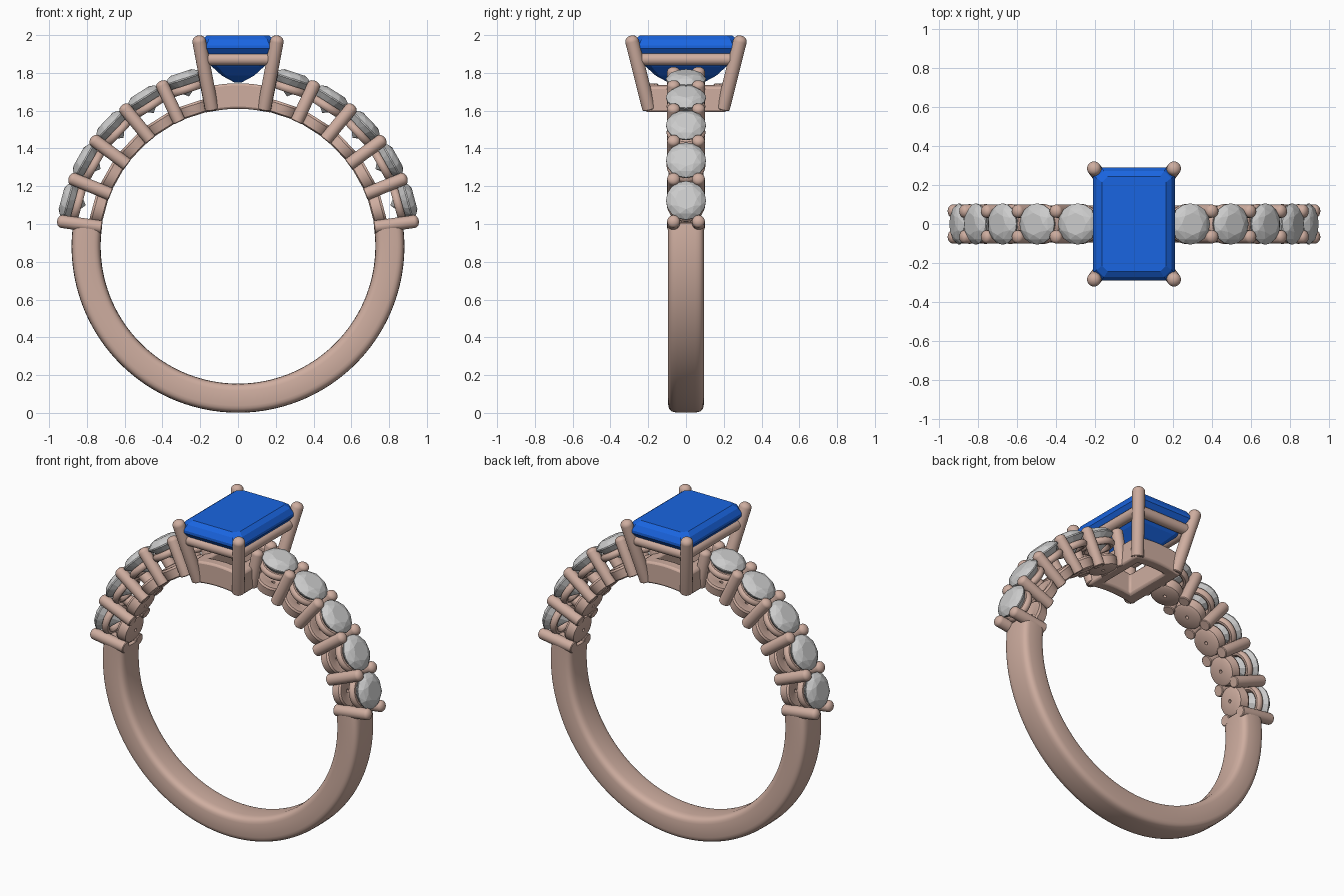
import bpy, bmesh, math
from math import sin, cos, pi, radians
from mathutils import Vector, Matrix

if "Cube" in bpy.data.objects:
    bpy.data.objects.remove(bpy.data.objects["Cube"])

CZ = 0.882  # centre height of the finger hole


def material(name, color):
    m = bpy.data.materials.new(name)
    m.diffuse_color = color
    m.use_nodes = True
    m.node_tree.nodes["Principled BSDF"].inputs["Base Color"].default_value = m.diffuse_color
    return m


ROSE = material("rose_metal", (0.62, 0.42, 0.35, 1))
BLUE = material("blue_stone", (0.01, 0.13, 0.75, 1))


def finish(bm, name, mat=None, smooth=True):
    bmesh.ops.recalc_face_normals(bm, faces=bm.faces)
    me = bpy.data.meshes.new(name)
    bm.to_mesh(me)
    bm.free()
    ob = bpy.data.objects.new(name, me)
    bpy.context.collection.objects.link(ob)
    if mat:
        me.materials.append(mat)
    if smooth:
        bpy.ops.object.select_all(action='DESELECT')
        ob.select_set(True)
        bpy.context.view_layer.objects.active = ob
        bpy.ops.object.shade_smooth_by_angle(angle=radians(35))
    return ob


def lathe(bm, profile, mtx, n=32, closed=False):
    """Revolve (radius, height) points about local z."""
    rings = [[bm.verts.new(mtx @ Vector((r * cos(2*pi*i/n), r * sin(2*pi*i/n), h)))
              for i in range(n)] for r, h in profile]
    pairs = list(zip(rings, rings[1:])) + ([(rings[-1], rings[0])] if closed else [])
    for a, b in pairs:
        for i in range(n):
            bm.faces.new((a[i], a[(i+1) % n], b[(i+1) % n], b[i]))
    if not closed:
        bm.faces.new(rings[0])
        bm.faces.new(rings[-1])


def wire(bm, a, b, r, dome=0.0):
    """Round bar from a to b, with an optional dome at b."""
    a, b = Vector(a), Vector(b)
    d = b - a
    mtx = Matrix.Translation(a) @ d.to_track_quat('Z', 'Y').to_matrix().to_4x4()
    prof = [(r * 0.88, 0), (r, r * 0.12), (r, d.length)]
    if dome:
        prof += [(r * cos(t), d.length + dome * sin(t)) for t in (0.3, 0.6, 0.9, 1.2, 1.5)]
    lathe(bm, prof, mtx, 20)


def hull(points, name, mat=None):
    bm = bmesh.new()
    for p in points:
        bm.verts.new(p)
    bmesh.ops.convex_hull(bm, input=bm.verts)
    return finish(bm, name, mat, smooth=False)


def radial(deg, r, y=0.0):
    a = radians(deg)
    return Vector((r * cos(a), y, CZ + r * sin(a)))


# Shank: rounded section swept around the lower part of the finger hole
bm = bmesh.new()
rings = []
N, M = 96, 28
for i in range(N + 1):
    deg = 172 + 196 * i / N
    ring = []
    for j in range(M):
        t = 2 * pi * j / M
        c, s = cos(t), sin(t)
        u = math.copysign(abs(c) ** 0.45, c)
        v = math.copysign(abs(s) ** 0.45, s)
        ring.append(bm.verts.new(radial(deg, 0.804 + 0.077 * u, 0.095 * v)))
    rings.append(ring)
for a, b in zip(rings, rings[1:]):
    for j in range(M):
        bm.faces.new((a[j], a[(j+1) % M], b[(j+1) % M], b[j]))
bm.faces.new(rings[0])
bm.faces.new(rings[-1])
finish(bm, "shank", ROSE)

# Shoulders: shared prongs, cups, collars and round stones on each side
STEP, START = 14.2, 8.0
for side in ("right", "left"):
    def ang(d):
        return d if side == "right" else 180 - d

    bm = bmesh.new()
    for k in range(6):
        for y in (-0.066, 0.066):
            a = ang(START + STEP * k)
            wire(bm, radial(a, 0.728, y), radial(a, 0.942, y), 0.034, 0.025)
    finish(bm, side + "_shoulder_prongs", ROSE)

    for k in range(5):
        a = ang(START + STEP * (k + 0.5))
        out = radial(a, 1) - radial(a, 0)
        base = Matrix.Translation(radial(a, 0)) @ out.to_track_quat('Z', 'Y').to_matrix().to_4x4()
        # Cup with a pinhole, and the collar under the stone
        bm = bmesh.new()
        lathe(bm, [(0.01, 0.728), (0.072, 0.728), (0.084, 0.735), (0.092, 0.785),
                   (0.086, 0.797), (0.07, 0.797), (0.01, 0.78)], base, closed=True)
        lathe(bm, [(0.083 + 0.02 * cos(pi*i/5), 0.876 + 0.022 * sin(pi*i/5))
                   for i in range(10)], base, closed=True)
        finish(bm, f"{side}_cup_{k+1}", ROSE)
        # Brilliant-cut stone
        pts = [(0, 0, 0.835)]
        for r, h, n, off in ((0.057, 0.968, 8, 0), (0.085, 0.957, 8, 0.5), (0.106, 0.934, 16, 0),
                             (0.106, 0.927, 16, 0), (0.06, 0.878, 8, 0.5)):
            pts += [(r * cos(2*pi*(i+off)/n), r * sin(2*pi*(i+off)/n), h) for i in range(n)]
        hull([base @ Vector(p) for p in pts], f"{side}_round_stone_{k+1}")

# Centre stone: step cut with clipped corners
pts = []
for x, y, cut, z in ((0.165, 0.245, 0.03, 1.997), (0.192, 0.273, 0.037, 1.977),
                     (0.21, 0.291, 0.042, 1.945), (0.21, 0.291, 0.042, 1.928),
                     (0.14, 0.215, 0.03, 1.835), (0.085, 0.16, 0.02, 1.785),
                     (0.02, 0.095, 0.01, 1.75)):
    for sx in (-1, 1):
        for sy in (-1, 1):
            pts += [(sx * (x - cut), sy * y, z), (sx * x, sy * (y - cut), z)]
hull(pts, "centre_stone", BLUE)

# Head prongs
bm = bmesh.new()
for sx in (-1, 1):
    for sy in (-1, 1):
        wire(bm, (sx * 0.138, sy * 0.195, 1.607), (sx * 0.206, sy * 0.286, 1.968), 0.036, 0.03)
finish(bm, "head_prongs", ROSE)

# Gallery rail under the centre stone
bm = bmesh.new()
gx, gy, gz = 0.178, 0.252, 1.872
for s in (-1, 1):
    wire(bm, (-gx, s * gy, gz), (gx, s * gy, gz), 0.032)
    wire(bm, (s * gx, -gy, gz), (s * gx, gy, gz), 0.032)
finish(bm, "gallery_rail", ROSE)

# Base frame: open rectangle arched to follow the finger hole
bm = bmesh.new()
K = 16
walls = []
for ox, oy, z in ((0.165, 0.215, 1.61), (0.165, 0.215, 1.745),
                  (0.095, 0.145, 1.745), (0.095, 0.145, 1.61)):
    loop = []
    corners = [(-ox, -oy), (ox, -oy), (ox, oy), (-ox, oy)]
    for c in range(4):
        p, q = corners[c], corners[(c + 1) % 4]
        for i in range(K):
            x = p[0] + (q[0] - p[0]) * i / K
            y = p[1] + (q[1] - p[1]) * i / K
            loop.append(bm.verts.new((x, y, z + math.sqrt(0.73**2 - x*x) - 0.73)))
    walls.append(loop)
for a, b in zip(walls, walls[1:] + walls[:1]):
    for i in range(4 * K):
        j = (i + 1) % (4 * K)
        bm.faces.new((a[i], a[j], b[j], b[i]))
frame = finish(bm, "base_frame", ROSE)
bev = frame.modifiers.new("soft_edges", 'BEVEL')
bev.width = 0.012
bev.segments = 2
bev.angle_limit = radians(40)
